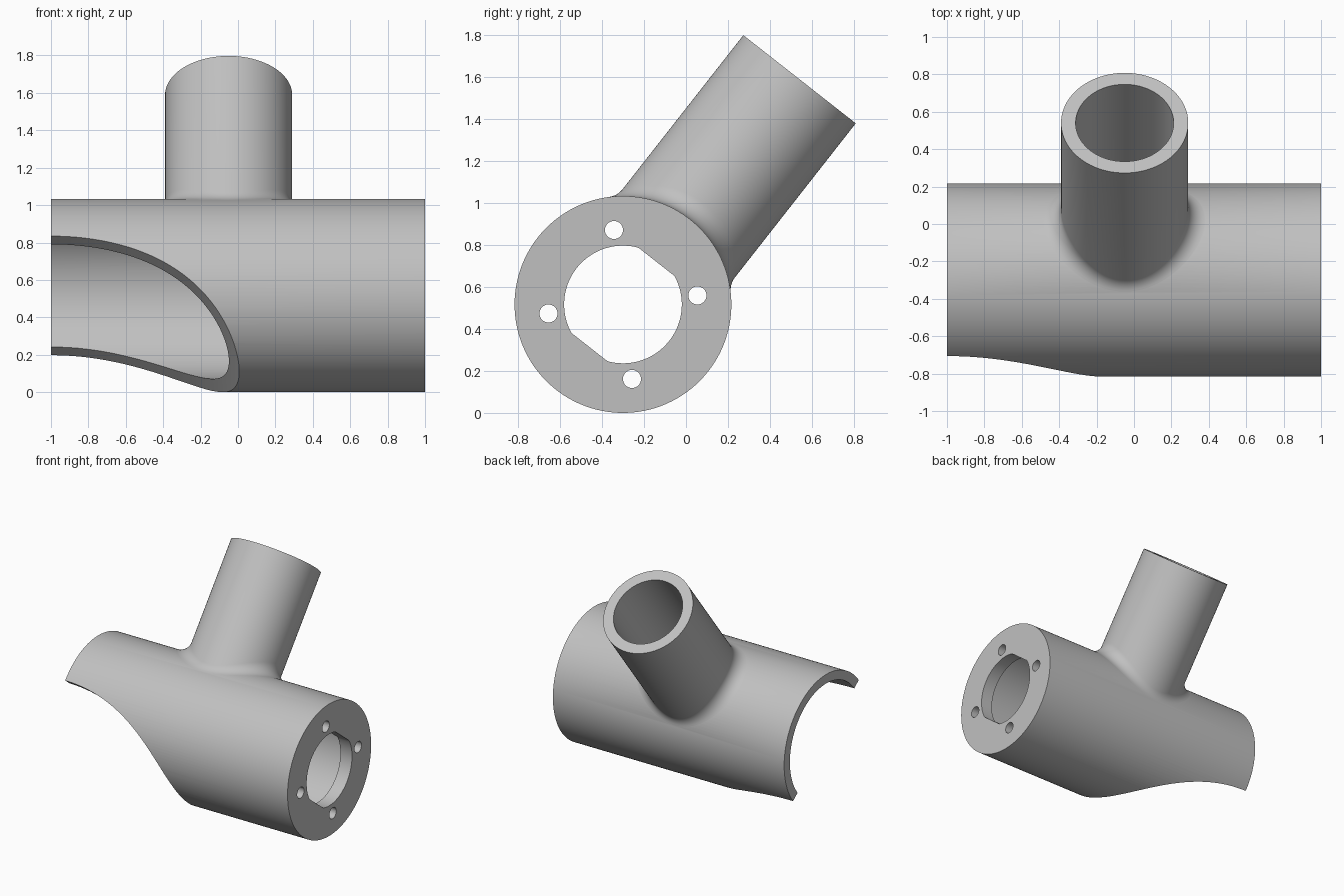
import bpy, bmesh
from math import sin, cos, pi, sqrt, radians
from mathutils import Matrix, Vector

cube = bpy.data.objects.get("Cube")
if cube:
    bpy.data.objects.remove(cube)

# Sizes; local frame: x along the main tube, z along the branch
TUBE_R, BORE_R = 0.516, 0.445
BRANCH_R, BRANCH_BORE, BRANCH_TOP, BRANCH_X = 0.34, 0.262, 1.362, -0.05
FILLET, PLATE, SCOOP_R = 0.1, 0.1, 1.24
SEG = 144


def make_object(name, bm):
    bmesh.ops.recalc_face_normals(bm, faces=bm.faces)
    mesh = bpy.data.meshes.new(name)
    bm.to_mesh(mesh)
    bm.free()
    obj = bpy.data.objects.new(name, mesh)
    bpy.context.collection.objects.link(obj)
    return obj


def cylinder(name, radius, start, end, axis="X", offset=(0, 0, 0), seg=SEG, flat=None):
    """Cylinder from start to end along an axis, with optional flats in z."""
    bm = bmesh.new()
    bmesh.ops.create_cone(bm, cap_ends=True, segments=seg, radius1=radius,
                          radius2=radius, depth=end - start)
    move = Matrix.Translation((0, 0, (start + end) / 2))
    turn = {"X": Matrix.Rotation(pi / 2, 4, "Y"),
            "Y": Matrix.Rotation(-pi / 2, 4, "X"),
            "Z": Matrix.Identity(4)}[axis]
    bm.transform(Matrix.Translation(offset) @ turn @ move)
    if flat:
        for v in bm.verts:
            v.co.z = max(-flat, min(flat, v.co.z))
    return make_object(name, bm)


def branch_with_fillet(name):
    """Branch tube flaring into the main tube along a rolling-ball fillet."""
    bm = bmesh.new()
    columns = []
    steps = 12
    for i in range(SEG):
        t = 2 * pi * i / SEG
        side = Vector((cos(t), sin(t), 0))
        ball = side * (BRANCH_R + FILLET)
        ball.z = sqrt((TUBE_R + FILLET) ** 2 - ball.y ** 2)
        inward = -Vector((0, ball.y, ball.z)).normalized()
        column = [side * BRANCH_R + Vector((0, 0, BRANCH_TOP))]
        for k in range(steps + 1):
            column.append(ball + FILLET * (-side).slerp(inward, k / steps))
        column[-1] += inward * 0.001
        column.append(column[-1] + inward * 0.03)
        columns.append([bm.verts.new(p + Vector((BRANCH_X, 0, 0))) for p in column])
    for a, b in zip(columns, columns[1:] + columns[:1]):
        for k in range(len(a) - 1):
            bm.faces.new((a[k], a[k + 1], b[k + 1], b[k]))
    bm.faces.new([c[0] for c in columns])
    # Closing fan inside the main tube
    centre = bm.verts.new((BRANCH_X, 0, 0.1))
    for a, b in zip(columns, columns[1:] + columns[:1]):
        bm.faces.new((a[-1], centre, b[-1]))
    return make_object(name, bm)


def combine(body, other, operation):
    mod = body.modifiers.new(operation, "BOOLEAN")
    mod.operation, mod.solver, mod.object = operation, "EXACT", other
    bpy.context.view_layer.update()
    graph = bpy.context.evaluated_depsgraph_get()
    mesh = bpy.data.meshes.new_from_object(body.evaluated_get(graph))
    body.modifiers.clear()
    body.data = mesh
    bpy.data.objects.remove(other)


# Main tube and branch
body = cylinder("tube_body", TUBE_R, -1, 1)
combine(body, branch_with_fillet("branch"), "UNION")

# Bores, leaving an end plate
combine(body, cylinder("main_bore", BORE_R, -1.2, 1 - PLATE), "DIFFERENCE")
combine(body, cylinder("branch_bore", BRANCH_BORE, 0.1, 1.6, "Z", (BRANCH_X, 0, 0)), "DIFFERENCE")

# Round scoop opposite the branch
combine(body, cylinder("scoop", SCOOP_R, -1, 1, "Y", (-1, 0, -SCOOP_R), 256), "DIFFERENCE")

# Flatted centre hole and four screw holes in the end plate
combine(body, cylinder("centre_hole", 0.28, 0.8, 1.2, flat=0.258), "DIFFERENCE")
for i in range(4):
    a = pi / 4 + i * pi / 2
    place = (0, 0.357 * cos(a), 0.357 * sin(a))
    combine(body, cylinder("screw_hole", 0.043, 0.8, 1.2, "X", place, 40), "DIFFERENCE")

# Tilt into place
body.data.transform(Matrix.Translation((0, -0.3, TUBE_R)) @ Matrix.Rotation(radians(-38.1), 4, "X"))

# Material and shading
grey = bpy.data.materials.new("plain_grey")
grey.use_nodes = True
colour = (0.53, 0.53, 0.53, 1)
grey.diffuse_color = colour
grey.node_tree.nodes["Principled BSDF"].inputs["Base Color"].default_value = colour
body.data.materials.clear()
body.data.materials.append(grey)
for poly in body.data.polygons:
    poly.material_index = 0
bpy.ops.object.select_all(action="DESELECT")
body.select_set(True)
bpy.context.view_layer.objects.active = body
bpy.ops.object.shade_smooth_by_angle(angle=radians(30))
